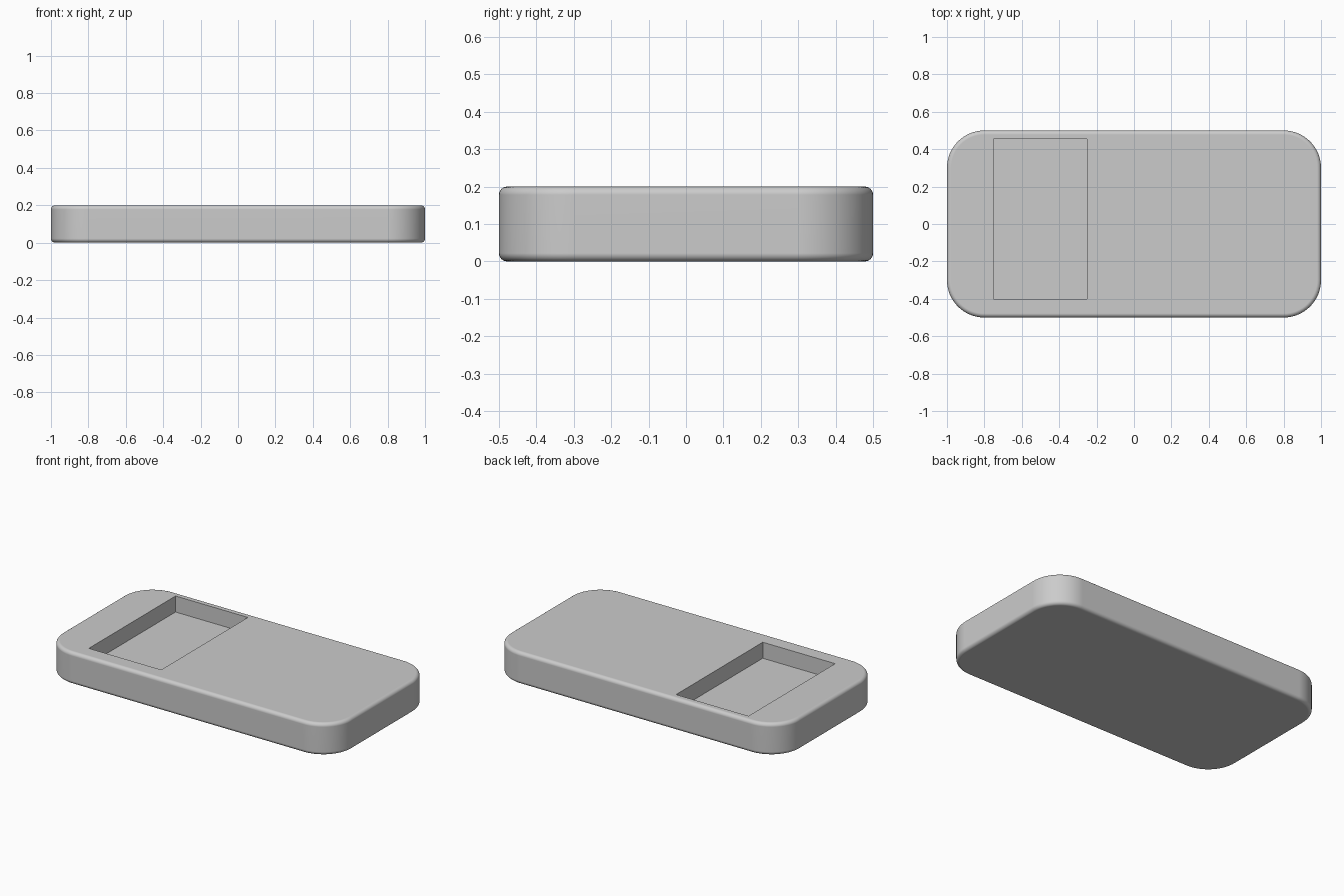
import bpy
import bmesh
import math
from mathutils import Matrix, Vector

if "Cube" in bpy.data.objects:
    bpy.data.objects.remove(bpy.data.objects["Cube"])

# Single grey material
grey = bpy.data.materials.new("light grey")
grey.use_nodes = True
colour = (0.6, 0.6, 0.6, 1)
grey.diffuse_color = colour
grey.node_tree.nodes["Principled BSDF"].inputs["Base Color"].default_value = colour


def box(name, low, high):
    """Bmesh box between two corners, linked as an object."""
    low, high = Vector(low), Vector(high)
    bm = bmesh.new()
    bmesh.ops.create_cube(bm, size=1, matrix=Matrix.Translation((low + high) / 2)
                          @ Matrix.Diagonal((*(high - low), 1)))
    mesh = bpy.data.meshes.new(name)
    bm.to_mesh(mesh)
    bm.free()
    mesh.materials.append(grey)
    obj = bpy.data.objects.new(name, mesh)
    bpy.context.collection.objects.link(obj)
    return obj


# Slab with rounded corners, then softly rounded rims
slab = box("slab", (-1, -0.5, 0), (1, 0.5, 0.2))
bm = bmesh.new()
bm.from_mesh(slab.data)
corners = [e for e in bm.edges if abs(e.verts[0].co.z - e.verts[1].co.z) > 0.1]
bmesh.ops.bevel(bm, geom=corners, offset=0.2, segments=16, profile=0.5, affect='EDGES')
rims = [e for e in bm.edges if abs(e.verts[0].co.z - e.verts[1].co.z) < 0.01]
bmesh.ops.bevel(bm, geom=rims, offset=0.022, segments=6, profile=0.5, affect='EDGES')
bm.to_mesh(slab.data)
bm.free()

# Rectangular pocket sunk into the top
cutter = box("pocket_cutter", (-0.75, -0.4, 0.1), (-0.25, 0.455, 0.3))
cutter.hide_render = True
cutter.hide_viewport = True
pocket = slab.modifiers.new("pocket", 'BOOLEAN')
pocket.operation = 'DIFFERENCE'
pocket.solver = 'EXACT'
pocket.object = cutter

# Smooth rounded surfaces, crisp pocket edges
bpy.ops.object.select_all(action='DESELECT')
bpy.context.view_layer.objects.active = slab
slab.select_set(True)
bpy.ops.object.modifier_apply(modifier=pocket.name)
bpy.data.objects.remove(cutter)
bpy.ops.object.shade_smooth_by_angle(angle=math.radians(30))
weighted = slab.modifiers.new("clean_normals", 'WEIGHTED_NORMAL')
weighted.keep_sharp = True
